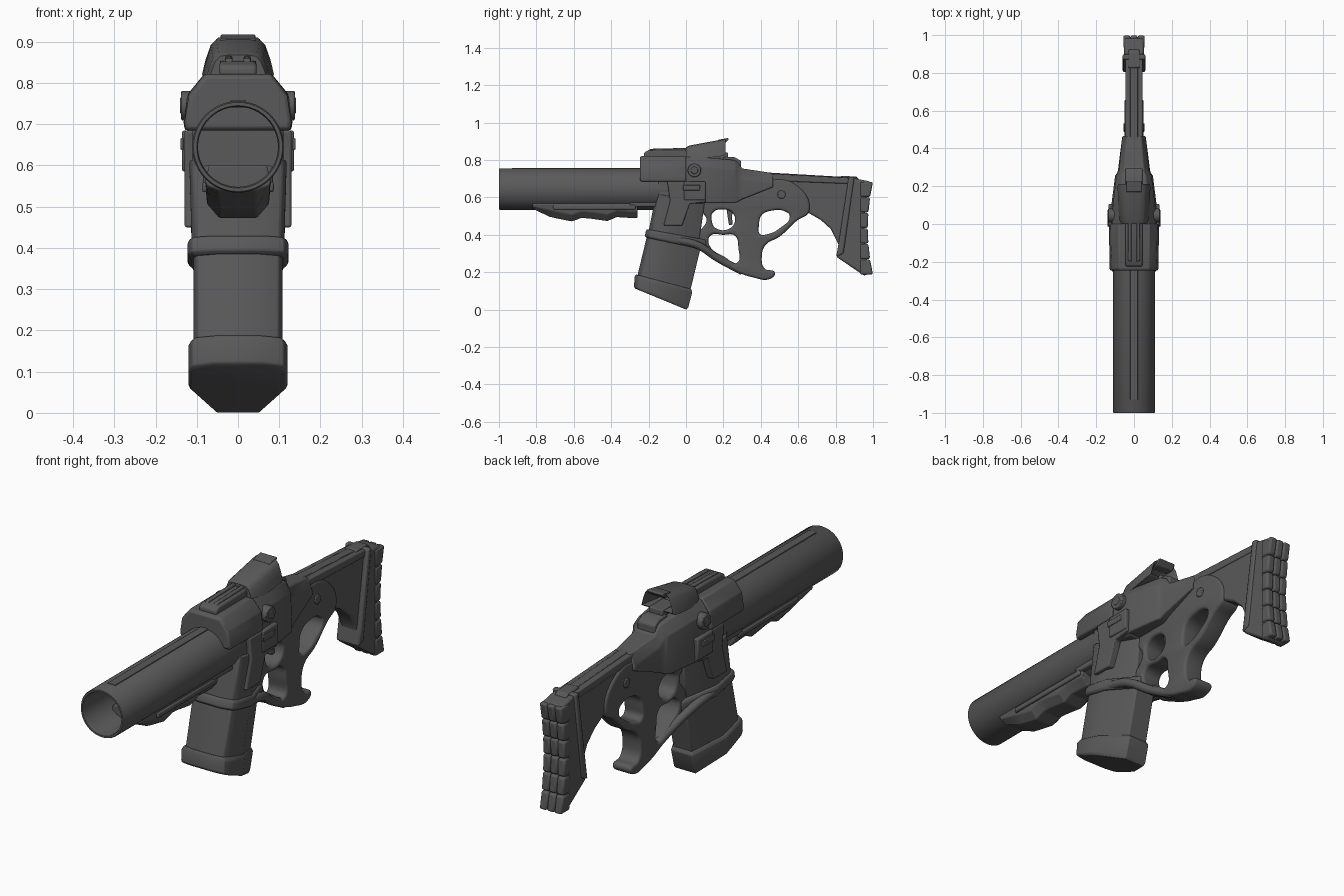
import bpy, bmesh, math
from mathutils import Matrix

gunmetal = bpy.data.materials.new("dark_gunmetal")
gunmetal.diffuse_color = (0.1, 0.1, 0.1, 1)


def finish(name, bm, bevel=0.0, segs=2, angle=32):
    bmesh.ops.remove_doubles(bm, verts=bm.verts, dist=1e-5)
    bmesh.ops.recalc_face_normals(bm, faces=bm.faces)
    me = bpy.data.meshes.new(name)
    bm.to_mesh(me)
    bm.free()
    me.materials.append(gunmetal)
    me.shade_smooth()
    me.set_sharp_from_angle(angle=math.radians(angle))
    ob = bpy.data.objects.new(name, me)
    bpy.context.collection.objects.link(ob)
    if bevel:
        m = ob.modifiers.new("bevel", 'BEVEL')
        m.width, m.segments, m.limit_method = bevel, segs, 'ANGLE'
    return ob


def loft(name, rings, bevel=0.0, segs=2, angle=32):
    """Skin a list of equal-length point rings and cap both ends."""
    bm = bmesh.new()
    vs = [[bm.verts.new(p) for p in r] for r in rings]
    n = len(vs[0])
    for a, b in zip(vs, vs[1:]):
        for i in range(n):
            bm.faces.new((a[i], a[(i + 1) % n], b[(i + 1) % n], b[i]))
    bm.faces.new(vs[0])
    bm.faces.new(vs[-1])
    return finish(name, bm, bevel, segs, angle)


def prism(name, pts, hw, bevel=0.0, x=0.0, segs=2):
    """Side profile in (y, z) extruded across x; hw may depend on y, z."""
    w = hw if callable(hw) else (lambda y, z: hw)
    return loft(name, [[(x + s * w(y, z), y, z) for y, z in pts] for s in (-1, 1)], bevel, segs)


def box(name, x0, x1, y0, y1, z0, z1, bevel=0.0):
    return prism(name, [(y0, z0), (y1, z0), (y1, z1), (y0, z1)], (x1 - x0) / 2, bevel, (x0 + x1) / 2)


def mirrored(half):
    """Half outline (x, v) from top to bottom -> closed outline."""
    return half + [(-x, v) for x, v in reversed(half)]


def section(y, half):
    return [(x, y, z) for x, z in mirrored(half)]


def circle(y, r, z=0.645, n=48):
    return [(r * math.cos(i * math.tau / n), y, z + r * math.sin(i * math.tau / n)) for i in range(n)]


def disc(name, x0, x1, y, z, r, bevel=0.004):
    return loft(name, [[(x, y + r * math.cos(i * math.tau / 24), z + r * math.sin(i * math.tau / 24))
                        for i in range(24)] for x in (x0, x1)], bevel)


def from_curve(name, loops, hw, bevel, res):
    """Smooth closed loops (first outer, rest holes) filled and rounded."""
    cu = bpy.data.curves.new(name, 'CURVE')
    cu.dimensions, cu.fill_mode = '2D', 'BOTH'
    cu.extrude, cu.bevel_depth, cu.offset = hw - bevel, bevel, -bevel
    cu.bevel_resolution, cu.resolution_u = res, 6
    for pts in loops:
        sp = cu.splines.new('BEZIER')
        sp.bezier_points.add(len(pts) - 1)
        sp.use_cyclic_u = True
        for bp, p in zip(sp.bezier_points, pts):
            bp.co = (p[0], p[1], 0)
            bp.handle_left_type = bp.handle_right_type = 'AUTO'
    return curve_mesh(name, cu, Matrix(((0, 0, 1, 0), (1, 0, 0, 0), (0, 1, 0, 0), (0, 0, 0, 1))))


def curve_mesh(name, cu, mat):
    tmp = bpy.data.objects.new(name + "_tmp", cu)
    bpy.context.collection.objects.link(tmp)
    bpy.context.view_layer.update()
    me = bpy.data.meshes.new_from_object(tmp.evaluated_get(bpy.context.evaluated_depsgraph_get()))
    bm = bmesh.new()
    bm.from_mesh(me)
    bm.transform(mat)
    bpy.data.objects.remove(tmp)
    return finish(name, bm, angle=45)


# Hollow barrel with a flat strip on top
loft("barrel", [circle(-0.2, 0.097), circle(-0.99, 0.097), circle(-1, 0.1), circle(-1, 0.108),
                circle(-0.995, 0.111), circle(0.02, 0.111)])
box("barrel_strip", -0.02, 0.02, -0.93, -0.2, 0.74, 0.758, 0.002)

# Ribbed foregrip and its mount
grip_line = [(-0.82, 0.54), (-0.73, 0.497), (-0.70, 0.49), (-0.61, 0.472), (-0.56, 0.49), (-0.52, 0.488),
             (-0.42, 0.474), (-0.37, 0.495), (-0.29, 0.49), (-0.26, 0.49)]
loft("foregrip", [section(y, [(0.07, 0.60), (0.08, 0.56), (0.075, min(zb + 0.035, 0.55)), (0.045, zb)])
                  for y, zb in grip_line], 0.004, angle=20)
prism("foregrip_lip", [(-0.71, 0.56), (-0.71, 0.535), (-0.27, 0.535), (-0.27, 0.56)], 0.087, 0.006)
prism("barrel_mount", [(-0.30, 0.60), (-0.30, 0.55), (-0.10, 0.55), (-0.10, 0.60)], 0.085, 0.008)


# Receiver: front shroud and tapering rear housing
def body(y, zb, zt, hw):
    return section(y, [(hw * 0.62, zt), (hw * 0.93, zt - 0.05), (hw, zb + 0.02), (hw * 0.98, zb)])


loft("front_shroud", [body(-0.247, 0.69, 0.815, 0.125), body(-0.235, 0.685, 0.822, 0.13),
                      body(0.0, 0.685, 0.822, 0.132)], 0.006)
loft("receiver", [body(-0.03, 0.58, 0.818, 0.125), body(0.10, 0.57, 0.815, 0.12), body(0.255, 0.57, 0.80, 0.10),
                  body(0.275, 0.575, 0.79, 0.087), body(0.30, 0.59, 0.755, 0.083),
                  body(0.465, 0.655, 0.73, 0.062)], 0.005)
prism("receiver_core", [(-0.15, 0.70), (-0.15, 0.58), (0.10, 0.565), (0.10, 0.70)], 0.11, 0.01)
prism("rear_latch", [(0.2, 0.79), (0.2, 0.815), (0.26, 0.815), (0.295, 0.795), (0.295, 0.75), (0.2, 0.75)], 0.045, 0.006)

# Side panels, slots and pivots on both sides
for s, side in ((-1, "left"), (1, "right")):
    prism("side_panel_" + side, [(-0.10, 0.685), (0.105, 0.685), (0.105, 0.575), (0.02, 0.565), (-0.02, 0.45),
                                 (-0.12, 0.45), (-0.085, 0.58)], 0.02, 0.006, s * 0.11)
    box("ejector_block_" + side, s * 0.12 - 0.016, s * 0.12 + 0.016, -0.01, 0.105, 0.585, 0.685, 0.006)
    box("slot_plate_" + side, s * 0.136 - 0.004, s * 0.136 + 0.004, -0.015, 0.075, 0.638, 0.666, 0.003)
    disc("pivot_" + side, s * 0.10, s * 0.138, 0.045, 0.745, 0.036)
    disc("pivot_cap_" + side, s * 0.10, s * 0.141, 0.045, 0.745, 0.02)
    disc("stock_bolt_" + side, s * 0.03, s * 0.056, 0.51, 0.615, 0.022)


# Magazine, cap, collar and well share one outline, tilted between front and rear points
def tilted(front, rear, hw):
    half = [(0.5, 0.0), (0.92, 0.06), (1.0, 0.14), (1.0, 0.5), (0.45, 1.0)]
    return [(x * hw, front[0] + (rear[0] - front[0]) * t, front[1] + (rear[1] - front[1]) * t)
            for x, t in mirrored(half)]


loft("magazine_well", [tilted((-0.16, 0.62), (0.10, 0.57), 0.118), tilted((-0.20, 0.42), (0.07, 0.36), 0.112)], 0.006)
loft("magazine", [tilted((-0.20, 0.43), (0.085, 0.36), 0.108), tilted((-0.265, 0.16), (0.02, 0.09), 0.108)], 0.005)
loft("magazine_cap", [tilted((-0.268, 0.188), (0.027, 0.11), 0.112), tilted((-0.275, 0.175), (0.034, 0.095), 0.12),
                      tilted((-0.278, 0.122), (0.012, 0.012), 0.12), tilted((-0.27, 0.112), (0.002, 0.0), 0.114)], 0.003)
loft("magazine_collar", [tilted((-0.208, 0.43), (0.10, 0.375), 0.116), tilted((-0.215, 0.42), (0.107, 0.365), 0.122),
                         tilted((-0.22, 0.395), (0.105, 0.33), 0.122), tilted((-0.213, 0.385), (0.098, 0.32), 0.114)], 0.003)

# Skeleton grip frame with trigger, finger and thumb openings
outer = [(0.05, 0.60), (0.25, 0.63), (0.42, 0.69), (0.57, 0.68), (0.66, 0.53), (0.59, 0.473), (0.50, 0.39),
         (0.425, 0.345), (0.405, 0.28), (0.42, 0.22), (0.475, 0.198), (0.453, 0.166), (0.35, 0.175), (0.26, 0.208),
         (0.15, 0.275), (0.07, 0.33), (0.05, 0.40), (0.09, 0.44), (0.11, 0.48), (0.08, 0.53)]
trigger_hole = [(0.145, 0.52), (0.21, 0.535), (0.25, 0.515), (0.262, 0.475), (0.235, 0.435), (0.16, 0.435), (0.138, 0.475)]
finger_hole = [(0.13, 0.395), (0.20, 0.40), (0.262, 0.395), (0.28, 0.33), (0.272, 0.25), (0.21, 0.28), (0.125, 0.345)]
thumb_hole = [(0.405, 0.505), (0.46, 0.53), (0.53, 0.525), (0.555, 0.50), (0.50, 0.435), (0.44, 0.405), (0.395, 0.405), (0.39, 0.45)]
from_curve("grip_frame", [outer, trigger_hole, finger_hole, thumb_hole], 0.05, 0.014, 3)
prism("trigger", [(0.215, 0.55), (0.26, 0.55), (0.245, 0.50), (0.25, 0.455), (0.23, 0.452), (0.222, 0.50)], 0.015, 0.004)

# Guard arms sweeping from the collar to the grip foot
for s, side in ((-1, "left"), (1, "right")):
    arm = bpy.data.curves.new("guard", 'CURVE')
    arm.dimensions, arm.bevel_depth, arm.use_fill_caps = '3D', 0.02, True
    sp = arm.splines.new('BEZIER')
    path = [(0.10, -0.06, 0.375), (0.085, 0.06, 0.345), (0.045, 0.17, 0.275), (0.025, 0.30, 0.205)]
    sp.bezier_points.add(len(path) - 1)
    for bp, (x, y, z) in zip(sp.bezier_points, path):
        bp.co = (s * x, y, z)
        bp.handle_left_type = bp.handle_right_type = 'AUTO'
    curve_mesh("guard_arm_" + side, arm, Matrix())

# Stock, top rail and cheek strip
prism("stock", [(0.44, 0.715), (0.88, 0.69), (0.93, 0.60), (0.88, 0.30), (0.815, 0.28), (0.815, 0.35), (0.775, 0.43),
                (0.72, 0.48), (0.65, 0.52), (0.55, 0.57), (0.44, 0.62)], 0.04, 0.01)
prism("stock_rail", [(0.44, 0.728), (0.89, 0.704), (0.89, 0.672), (0.44, 0.69)], 0.045, 0.005)
prism("rail_strip", [(0.44, 0.733), (0.84, 0.71), (0.84, 0.69), (0.44, 0.71)], 0.02, 0.003)
prism("rail_stop", [(0.82, 0.70), (0.83, 0.715), (0.91, 0.712), (0.93, 0.69)], 0.03, 0.004)

# Butt plate with a raised rim and a quilted pad
prism("butt_plate", [(0.885, 0.705), (0.985, 0.685), (0.96, 0.56), (0.953, 0.43), (0.962, 0.30), (0.985, 0.20),
                     (0.955, 0.18), (0.803, 0.283), (0.825, 0.36)], 0.052, 0.01)
prism("butt_rim", [(0.87, 0.71), (0.90, 0.71), (0.842, 0.30), (0.803, 0.283), (0.815, 0.35)], 0.06, 0.008)


def rear(z):
    return 0.972 + 0.028 * ((z - 0.435) / 0.25) ** 2


for c in range(3):
    for r in range(6):
        z0 = 0.188 + r * 0.083
        z1 = z0 + 0.08
        prism("pad_%d_%d" % (c, r), [(0.93, z0), (rear(z0), z0), (rear(z1), z1), (0.93, z1)],
              0.0185, 0.009, (c - 1) * 0.038)


# Sight: ribbed front base and a hood open to the rear
def arch(y, hw, zb, zt):
    h = zt - zb
    return section(y, [(hw * 0.3, zt), (hw * 0.6, zt - 0.05 * h), (hw * 0.76, zt - 0.22 * h), (hw * 0.9, zb + 0.4 * h), (hw, zb)])


loft("sight_hood", [arch(0.05, 0.06, 0.825, 0.86), arch(0.20, 0.07, 0.835, 0.902), arch(0.212, 0.08, 0.832, 0.914),
                    arch(0.20, 0.087, 0.822, 0.911), arch(0.02, 0.08, 0.80, 0.878), arch(0.0, 0.072, 0.80, 0.868)], angle=40)
prism("hood_brow", [(0.17, 0.908), (0.225, 0.918), (0.23, 0.912), (0.21, 0.89), (0.17, 0.89)], 0.042, 0.003)
prism("sight_base", [(-0.225, 0.81), (-0.225, 0.84), (-0.20, 0.852), (0.02, 0.855), (0.02, 0.81)], 0.045, 0.008)
for s in (-1, 1):
    prism("sight_rib_%d" % (s + 2), [(-0.215, 0.84), (-0.19, 0.86), (0.01, 0.865), (0.01, 0.84)], 0.009, 0.004, s * 0.022)
box("sight_lens_block", -0.035, 0.035, 0.12, 0.225, 0.80, 0.84, 0.005)
